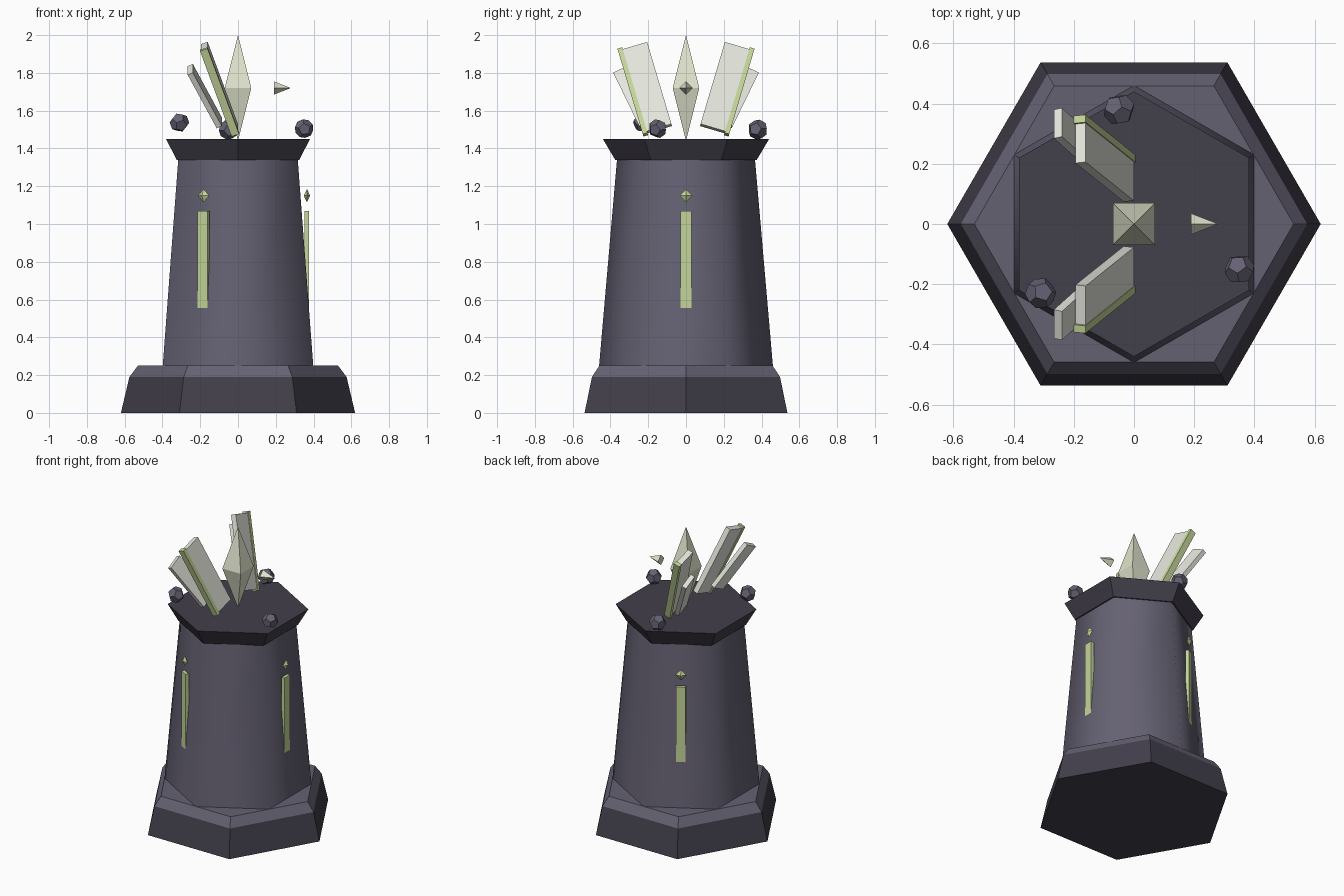
import bpy, bmesh, random
from math import radians, cos, sin, pi, sqrt
from mathutils import Matrix, Vector, Euler

if "Cube" in bpy.data.objects:
    bpy.data.objects.remove(bpy.data.objects["Cube"])

random.seed(4)


def material(name, rgb):
    m = bpy.data.materials.new(name)
    m.diffuse_color = (*rgb, 1)
    m.use_nodes = True
    m.node_tree.nodes["Principled BSDF"].inputs["Base Color"].default_value = m.diffuse_color
    return m


STONE = material("stone", (0.13, 0.12, 0.17))
DARK = material("dark_stone", (0.055, 0.05, 0.07))
GREEN = material("green_glow", (0.56, 0.67, 0.32))
PALE = material("pale_crystal", (0.74, 0.77, 0.60))
PANEL = material("pale_panel", (0.78, 0.80, 0.72))


def solid(name, points, mat, matrix=Matrix()):
    """Convex solid around the points, with flat faces merged."""
    bm = bmesh.new()
    for p in points:
        bm.verts.new(p)
    bmesh.ops.remove_doubles(bm, verts=bm.verts[:], dist=1e-5)
    bmesh.ops.convex_hull(bm, input=bm.verts[:])
    bmesh.ops.dissolve_limit(bm, angle_limit=radians(1), verts=bm.verts[:], edges=bm.edges[:])
    bm.transform(matrix)
    bmesh.ops.recalc_face_normals(bm, faces=bm.faces[:])
    me = bpy.data.meshes.new(name)
    bm.to_mesh(me)
    bm.free()
    me.materials.append(mat)
    ob = bpy.data.objects.new(name, me)
    bpy.context.collection.objects.link(ob)
    return ob


def rings(profile, sides, turn=0):
    """Points of stacked regular polygons, profile = (radius, z) pairs."""
    return [(r * cos(2 * pi * i / sides + turn), r * sin(2 * pi * i / sides + turn), z)
            for r, z in profile for i in range(sides)]


def box(sx, sy, sz):
    return [(x * sx / 2, y * sy / 2, z * sz / 2)
            for x in (-1, 1) for y in (-1, 1) for z in (-1, 1)]


# Hexagonal tower; the shaft is turned 30 degrees against the base
solid("base", rings([(0.62, 0), (0.575, 0.19)], 6), DARK)
solid("base_step", rings([(0.575, 0.19), (0.53, 0.25)], 6), STONE)
shaft = solid("shaft", rings([(0.46, 0.25), (0.365, 1.345)], 6, pi / 6), STONE)
solid("cap", rings([(0.375, 1.34), (0.44, 1.45)], 6, pi / 6), DARK)

# Soft shading round the shaft
bpy.context.view_layer.objects.active = shaft
shaft.select_set(True)
bpy.ops.object.shade_smooth_by_angle(angle=radians(65))
shaft.select_set(False)

# Glowing strips and gems on every second shaft face
for i in range(3):
    turn = Matrix.Rotation(i * 2 * pi / 3, 4, 'Z')
    solid(f"strip_{i}", box(0.023, 0.06, 0.55), GREEN,
          turn @ Matrix.Translation((0.364, 0, 0.795)))
    solid(f"gem_{i}", [(0.017, 0, 0), (-0.017, 0, 0), (0, 0.035, 0), (0, -0.035, 0),
                       (0, 0, 0.035), (0, 0, -0.035)], GREEN,
          turn @ Matrix.Translation((0.365, 0, 1.15)))

# Central crystal and small floating spike
solid("crystal", rings([(0, 1.44), (0.07 * sqrt(2), 1.72), (0, 2.0)], 4, pi / 4), PALE)
solid("spike", rings([(0.035, 0), (0, 0.09)], 4), PALE,
      Matrix.Translation((0.19, 0, 1.72)) @ Matrix.Rotation(pi / 2, 4, 'Y'))

# Leaning panels, mirrored front to back
for s, side in ((1, "back"), (-1, "front")):
    def lean(x, y, z, tilt, back):
        return (Matrix.Translation((x, s * y, z))
                @ Matrix.Rotation(radians(-s * tilt), 4, 'X')
                @ Matrix.Rotation(radians(-back), 4, 'Y'))
    tall = lean(-0.0975, 0.205, 1.722, 16.5, 19.5)
    solid(f"tall_panel_{side}", box(0.036, 0.136, 0.48), PANEL, tall)
    solid(f"panel_edge_{side}", box(0.042, 0.026, 0.50), GREEN,
          tall @ Matrix.Translation((0, s * 0.08, 0)))
    solid(f"short_panel_{side}", box(0.03, 0.106, 0.35), PANEL,
          lean(-0.176, 0.266, 1.677, 26, 26))

# Loose twelve-sided stones around the rim
g = (1 + sqrt(5)) / 2
dode = [Vector(p) for p in box(2, 2, 2)]
for a in (-1, 1):
    for b in (-1, 1):
        dode += [Vector((0, a / g, b * g)), Vector((a / g, b * g, 0)), Vector((b * g, 0, a / g))]
for i, (loc, r) in enumerate([((0.35, -0.15, 1.505), 0.051),
                              ((-0.05, 0.38, 1.50), 0.054),
                              ((-0.31, -0.23, 1.537), 0.052)]):
    rot = Euler([random.uniform(0, pi) for _ in range(3)]).to_matrix().to_4x4()
    solid(f"loose_stone_{i}", [p.normalized() * r for p in dode], STONE,
          Matrix.Translation(loc) @ rot)
